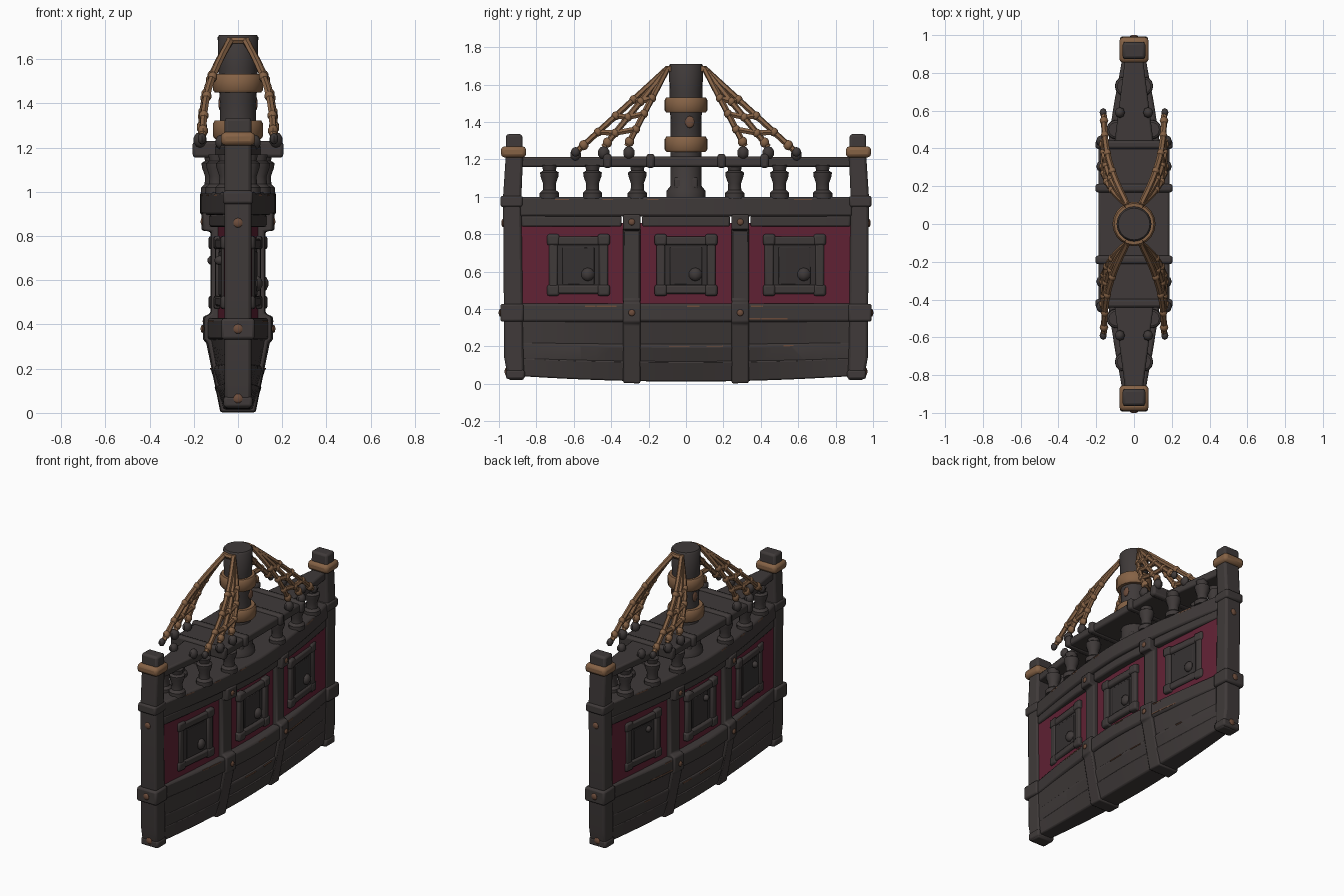
import bpy, bmesh, math, random
from mathutils import Vector, Matrix

if "Cube" in bpy.data.objects:
    bpy.data.objects.remove(bpy.data.objects["Cube"])

random.seed(4)

def mat(name, rgb):
    m = bpy.data.materials.new(name)
    m.diffuse_color = (*rgb, 1)
    m.use_nodes = True
    m.node_tree.nodes["Principled BSDF"].inputs["Base Color"].default_value = m.diffuse_color
    return m

WOOD = mat("dark wood", (0.050, 0.042, 0.041))
DOOR = mat("darker wood", (0.036, 0.031, 0.031))
RED = mat("dark red paint", (0.120, 0.016, 0.035))
ROPE = mat("tan rope", (0.235, 0.122, 0.060))
WORN = mat("worn brown", (0.155, 0.075, 0.045))

def finish(name, bm, material, bevel=0.0):
    bmesh.ops.recalc_face_normals(bm, faces=bm.faces)
    me = bpy.data.meshes.new(name)
    bm.to_mesh(me)
    bm.free()
    me.materials.append(material)
    ob = bpy.data.objects.new(name, me)
    bpy.context.collection.objects.link(ob)
    if bevel:
        b = ob.modifiers.new("bevel", 'BEVEL')
        b.width, b.segments, b.limit_method = bevel, 2, 'ANGLE'
        b.angle_limit = math.radians(35)
    bpy.ops.object.select_all(action='DESELECT')
    ob.select_set(True)
    bpy.context.view_layer.objects.active = ob
    bpy.ops.object.shade_smooth_by_angle(angle=math.radians(40))
    return ob

def width(y, k):
    """Half width of the hull at y for a midship half width k."""
    return 0.04 + (k - 0.04) * (1 - 0.85 * min(1, abs(y) / 0.88) ** 1.6)

def add_strip(bm, y0, y1, prof):
    """Solid piece following the hull curve, section mirrored across x."""
    n = max(1, round((y1 - y0) / 0.08))
    rings = []
    for i in range(n + 1):
        y = y0 + (y1 - y0) * i / n
        pts = [(width(y, k), z) for k, z in prof]
        pts += [(-x, z) for x, z in reversed(pts)]
        rise = lambda z: z + 0.03 * (y / 0.88) ** 2 * max(0, 1 - z / 0.33)
        rings.append([bm.verts.new((x, y, rise(z))) for x, z in pts])
    for a, b in zip(rings, rings[1:]):
        for j in range(len(a)):
            m = (j + 1) % len(a)
            bm.faces.new((a[j], a[m], b[m], b[j]))
    bm.faces.new(rings[0])
    bm.faces.new(rings[-1][::-1])

def strips(name, items, material, bevel=0.0):
    bm = bmesh.new()
    for y0, y1, prof in items:
        add_strip(bm, y0, y1, prof)
    return finish(name, bm, material, bevel)

def slab(k, z0, z1):
    return [(k, z0), (k, z1)]

def boxes(name, items, material, bevel=0.0):
    bm = bmesh.new()
    for c, s in items:
        bmesh.ops.create_cube(bm, size=1, matrix=Matrix.Translation(c) @ Matrix.Diagonal((*s, 1)))
    return finish(name, bm, material, bevel)

def balls(name, items, material, u=10, v=6):
    bm = bmesh.new()
    for c, s in items:
        bmesh.ops.create_uvsphere(bm, u_segments=u, v_segments=v, radius=1,
                                  matrix=Matrix.Translation(c) @ Matrix.Diagonal((*s, 1)))
    return finish(name, bm, material)

def lathes(name, centres, prof, material, n=16):
    bm = bmesh.new()
    for cx, cy in centres:
        rings = [[bm.verts.new((cx + r * math.cos(2 * math.pi * i / n), cy + r * math.sin(2 * math.pi * i / n), z))
                  for i in range(n)] for r, z in prof]
        for a, b in zip(rings, rings[1:]):
            for i in range(n):
                m = (i + 1) % n
                bm.faces.new((a[i], a[m], b[m], b[i]))
        bm.faces.new(rings[0])
        bm.faces.new(rings[-1])
    return finish(name, bm, material)

# Lower hull: three overlapping planks
strips("hull_planks", [(-0.88, 0.88, [(0.070, 0.012), (0.108, 0.12)]),
                       (-0.88, 0.88, [(0.092, 0.10), (0.124, 0.20), (0.112, 0.215)]),
                       (-0.88, 0.88, [(0.108, 0.19), (0.140, 0.34)])], WOOD, 0.008)
# Belt, red band and upper bulwark
strips("hull_belt", [(-0.89, 0.89, slab(0.158, 0.33, 0.43))], WOOD, 0.014)
strips("red_band", [(-0.88, 0.88, slab(0.102, 0.42, 0.86))], RED)
strips("bulwark", [(-0.89, 0.89, slab(0.172, 0.895, 1.0))], WOOD, 0.012)
strips("bulwark_lip", [(a, b, slab(0.150, 0.84, 0.90)) for a, b in ((-0.88, -0.345), (-0.235, 0.235), (0.345, 0.88))],
       WOOD, 0.01)

# Vertical ribs with end blocks
rib = [(0.085, 0.0), (0.158, 0.32), (0.174, 0.33), (0.174, 0.435), (0.136, 0.45), (0.136, 0.82), (0.182, 0.825), (0.182, 0.905)]
strips("ribs", [(y - 0.046, y + 0.046, rib) for y in (-0.29, 0.29)], WOOD, 0.01)

# Gun ports: doors, frames, corner blocks, knobs
doors, bars, corners, knobs = [], [], [], []
for c in (-0.575, 0.0, 0.58):
    doors.append((c - 0.14, c + 0.14, slab(0.107, 0.50, 0.77)))
    doors.append((c - 0.085, c + 0.085, slab(0.112, 0.53, 0.73)))
    for z in (0.505, 0.765):
        bars.append((c - 0.145, c + 0.145, slab(0.130, z - 0.024, z + 0.024)))
    for d in (-0.135, 0.135):
        bars.append((c + d - 0.024, c + d + 0.024, slab(0.128, 0.49, 0.78)))
        for z in (0.50, 0.77):
            corners.append((c + d - 0.033, c + d + 0.033, slab(0.137, z - 0.03, z + 0.03)))
    ky = c + 0.05
    knobs.append(((width(ky, 0.115), ky, 0.585), (0.024, 0.036, 0.036)))
    knobs.append(((-width(c, 0.115), c - 0.05, 0.69), (0.024, 0.022, 0.022)))
strips("port_doors", doors, DOOR, 0.004)
strips("port_frames", bars, WOOD, 0.01)
strips("port_corners", corners, WOOD, 0.012)
balls("port_knobs", knobs, WOOD, 8, 5)

# End posts with clamps and rope lashings
side = [(0.865, 0.02), (0.95, 0.02), (0.972, 0.14), (0.978, 1.0), (0.965, 1.2), (0.962, 1.335),
        (0.875, 1.335), (0.872, 1.2), (0.88, 1.0)]
for s, n in ((-1, "front"), (1, "back")):
    bm = bmesh.new()
    f = bm.faces.new([bm.verts.new((-0.06, s * y, z)) for y, z in side])
    r = bmesh.ops.extrude_face_region(bm, geom=[f])
    bmesh.ops.translate(bm, vec=(0.12, 0, 0), verts=[g for g in r["geom"] if isinstance(g, bmesh.types.BMVert)])
    finish(n + "_post", bm, WOOD, 0.014)
    boxes(n + "_post_clamps", [((0, s * 0.93, 0.38), (0.15, 0.125, 0.095)),
                               ((0, s * 0.932, 0.975), (0.135, 0.12, 0.06)),
                               ((0, s * 0.912, 0.05), (0.13, 0.10, 0.05))], WOOD, 0.012)
    boxes(n + "_post_lashing", [((0, s * 0.922, 1.24), (0.155, 0.135, 0.06))], ROPE, 0.02)
    balls(n + "_post_rivets", [((0, s * y, z), (0.022, 0.01, 0.022)) for y, z in ((0.992, 0.38), (0.977, 0.86), (0.96, 0.065))],
          WORN)

# Balusters under the rail
spots = [(sx * x, sy * y) for sx in (-1, 1) for sy in (-1, 1) for x, y in ((0.115, 0.26), (0.095, 0.5), (0.05, 0.73))]
lathes("balusters", spots, [(0.052, 0.99), (0.052, 1.02), (0.036, 1.035), (0.034, 1.07), (0.048, 1.11),
                            (0.050, 1.13), (0.034, 1.14), (0.040, 1.17)], WOOD, 12)

# Rail platform, cross beams and narrow tapered ends
boxes("rail_platform", [((0, 0, 1.187), (0.375, 0.86, 0.055))], WOOD, 0.012)
boxes("rail_beams", [((0, y, 1.192), (0.41, 0.045, 0.075)) for y in (-0.42, -0.19, 0.19, 0.42)], WOOD, 0.014)
bm = bmesh.new()
for s in (-1, 1):
    for z0, z1 in ((1.16, 1.212),):
        lo = [(-0.105, 0.42), (0.105, 0.42), (0.045, 0.89), (-0.045, 0.89)]
        a = [bm.verts.new((x, s * y, z0)) for x, y in lo]
        b = [bm.verts.new((x, s * y, z1)) for x, y in lo]
        bm.faces.new(a)
        bm.faces.new(b)
        for i in range(4):
            j = (i + 1) % 4
            bm.faces.new((a[i], a[j], b[j], b[i]))
finish("rail_ends", bm, WOOD, 0.01)

# Mast with step and two lashings
lathes("mast", [(0, 0)], [(0.105, 0.98), (0.105, 1.03), (0.082, 1.06), (0.082, 1.40), (0.088, 1.5),
                          (0.088, 1.56), (0.092, 1.70), (0.084, 1.71)], WOOD, 20)
boxes("mast_step", [((0, 0, 1.05), (0.15, 0.13, 0.11))], WOOD, 0.015)
for n, z in (("lower", 1.24), ("upper", 1.45)):
    lathes(n + "_mast_lashing", [(0, 0)], [(0.085, z), (0.105, z), (0.114, z + 0.012), (0.114, z + 0.068),
                                           (0.105, z + 0.082), (0.085, z + 0.082)], ROPE, 20)
balls("mast_scars", [((s * 0.081, 0.02, 1.40), (0.008, 0.026, 0.032)) for s in (-1, 1)], WORN)

# Shrouds: three ropes per quarter with cross ropes and knots
curve = bpy.data.curves.new("shrouds", 'CURVE')
curve.dimensions, curve.bevel_depth, curve.bevel_resolution, curve.use_fill_caps = '3D', 0.0165, 1, True

def rope(pts):
    sp = curve.splines.new('POLY')
    sp.points.add(len(pts) - 1)
    for p, q in zip(sp.points, pts):
        p.co = (*q, 1)

knots, eyes = [], []
ends = [(0.16, 0.575, 1.25), (0.165, 0.44, 1.265), (0.165, 0.315, 1.27)]
for sy in (-1, 1):
    for sx in (-1, 1):
        def at(e, t):
            x, y, z = Vector((0.035, 0.1, 1.685)).lerp(Vector(e), t)
            return (sx * (x + 0.035 * math.sin(math.pi * t)), sy * y, z)
        for e in ends:
            rope([at(e, i / 8) for i in range(9)])
            knots.append((at(e, 0.94), (0.024, 0.026, 0.028)))
        for t in (0.38, 0.58, 0.78):
            row = [at(e, t + d) for e, d in zip(ends, (0.0, 0.04, 0.0))]
            rope(row)
            knots += [(p, (0.022, 0.023, 0.024)) for p in row]
        eyes += [((sx * 0.172, sy * y, 1.235), (0.03, 0.032, 0.036)) for y in (0.305, 0.44)]
        eyes += [((sx * 0.075, sy * 0.59, 1.225), (0.028, 0.03, 0.034)),
                 ((sx * 0.163, sy * 0.59, 1.24), (0.02, 0.025, 0.026))]
    rope([(0.1 * math.sin(a), sy * 0.1 * math.cos(a), 1.685) for a in [i * 0.12 for i in range(-4, 5)]])
ob = bpy.data.objects.new("shrouds", curve)
bpy.context.collection.objects.link(ob)
curve.materials.append(ROPE)
bpy.ops.object.select_all(action='DESELECT')
ob.select_set(True)
bpy.context.view_layer.objects.active = ob
bpy.ops.object.convert(target='MESH')
bpy.ops.object.shade_smooth_by_angle(angle=math.radians(50))
balls("shroud_knots", knots, ROPE, 8, 5)
balls("deadeyes", eyes, WOOD, 8, 5)

# Worn edge chips along planks and mouldings
chips = []
for k, z in ((0.1725, 0.982), (0.1595, 0.412), (0.1595, 0.345), (0.125, 0.196)):
    for _ in range(4):
        y = random.uniform(-0.8, 0.7)
        chips.append((y, y + random.uniform(0.05, 0.11), slab(k + 0.001, z, z + 0.007)))
strips("worn_chips", chips, WORN)
balls("rib_rivets", [((s * width(y, 0.182), y, z), (0.008, 0.018, 0.018)) for s in (-1, 1) for y in (-0.29, 0.29)
                     for z in (0.38, 0.865)], WORN)
